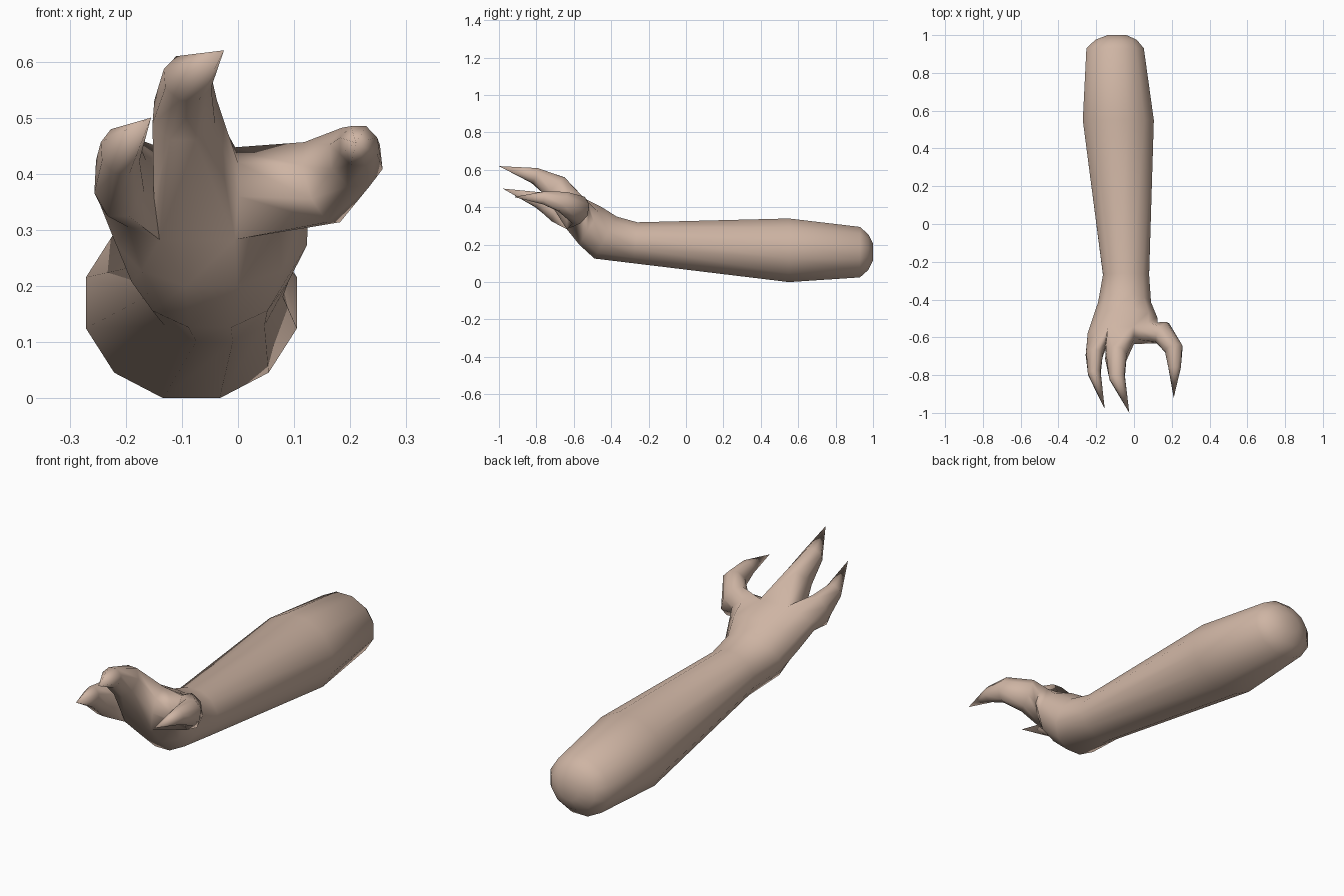
import bpy, bmesh, math
from mathutils import Vector

if "Cube" in bpy.data.objects:
    bpy.data.objects.remove(bpy.data.objects["Cube"])

skin = bpy.data.materials.new("skin")
skin.diffuse_color = (0.62, 0.46, 0.37, 1)
skin.use_nodes = True
skin.node_tree.nodes["Principled BSDF"].inputs["Base Color"].default_value = skin.diffuse_color

bm = bmesh.new()


def ring(center, u, v, ru, rv, n):
    """Ellipse of n points, half a step off the u axis, with true outer extents."""
    k = 1 / math.cos(math.pi / n)
    start = 0.5 if n == 12 else -0.5
    pts = []
    for i in range(n):
        a = (i + start) * 2 * math.pi / n
        pts.append(bm.verts.new(center + u * (ru * k * math.cos(a)) + v * (rv * k * math.sin(a))))
    return pts


def bridge(a, b):
    for i in range(len(a)):
        j = (i + 1) % len(a)
        bm.faces.new((a[i], a[j], b[j], b[i]))


def digit(base, sections, tip):
    """Eight-sided finger from a base loop through sections to a pointed tip."""
    start = sum((p.co for p in base), Vector()) / len(base)
    path = [start] + [Vector(s[0]) for s in sections] + [Vector(tip)]
    loop = base
    for i, (_, ru, rv) in enumerate(sections, 1):
        d = (path[i + 1] - path[i - 1]).normalized()
        u = Vector((0, 0, 1)).cross(d).normalized()
        new = ring(path[i], u, d.cross(u), ru, rv, 8)
        bridge(loop, new)
        loop = new
    end = bm.verts.new(tip)
    for i in range(8):
        bm.faces.new((loop[i], loop[(i + 1) % 8], end))


# Forearm, wrist and palm: centre, half width, half height, backward tilt
arm = [
    ((-0.09, 1.00, 0.16), 0.05, 0.045, 0),
    ((-0.095, 0.975, 0.16), 0.11, 0.095, 0),
    ((-0.10, 0.93, 0.16), 0.152, 0.135, 0),
    ((-0.083, 0.55, 0.17), 0.188, 0.17, 0),
    ((-0.042, -0.27, 0.21), 0.122, 0.11, 5),
    ((-0.05, -0.43, 0.238), 0.14, 0.127, 28),
    ((-0.047, -0.51, 0.30), 0.17, 0.117, 31),
    ((-0.06, -0.59, 0.365), 0.185, 0.095, 30),
]
loop = None
for c, rx, rv, tilt in arm:
    t = math.radians(tilt)
    new = ring(Vector(c), Vector((1, 0, 0)), Vector((0, math.sin(t), math.cos(t))), rx, rv, 12)
    if loop:
        bridge(loop, new)
    else:
        bm.faces.new(new)
    loop = new

# Knuckle line: spread the middle finger root, pull the thumb root back
p = loop
for i in (3, 8):
    p[i].co.x = -0.14
for i in (2, 9):
    p[i].co.x = -0.005
for i in (10, 11, 0, 1):
    p[i].co.y += 0.45 * max(0, p[i].co.x)

# Webs between the digits
mt, mb, nt, nb = [bm.verts.new(c) for c in (
    (-0.15, -0.63, 0.43), (-0.15, -0.655, 0.36),
    (0.0, -0.61, 0.42), (0.0, -0.635, 0.36))]

# Outer finger, middle finger and thumb
digit([mb, mt, p[3], p[4], p[5], p[6], p[7], p[8]],
      [((-0.21, -0.69, 0.395), 0.045, 0.075),
       ((-0.21, -0.79, 0.44), 0.034, 0.042)], (-0.155, -0.98, 0.50))
digit([nb, nt, p[2], p[3], mt, mb, p[8], p[9]],
      [((-0.095, -0.70, 0.51), 0.056, 0.07),
       ((-0.09, -0.81, 0.57), 0.042, 0.042)], (-0.025, -1.0, 0.62))
digit([p[11], p[0], p[1], p[2], nt, nb, p[9], p[10]],
      [((0.15, -0.575, 0.385), 0.06, 0.075),
       ((0.21, -0.66, 0.43), 0.048, 0.055),
       ((0.215, -0.76, 0.45), 0.033, 0.035)], (0.21, -0.92, 0.455))

bmesh.ops.recalc_face_normals(bm, faces=bm.faces)
mesh = bpy.data.meshes.new("clawed_arm")
bm.to_mesh(mesh)
bm.free()
mesh.materials.append(skin)
obj = bpy.data.objects.new("clawed_arm", mesh)
bpy.context.collection.objects.link(obj)
bpy.context.view_layer.objects.active = obj
obj.select_set(True)
bpy.ops.object.shade_smooth_by_angle(angle=math.radians(80))
